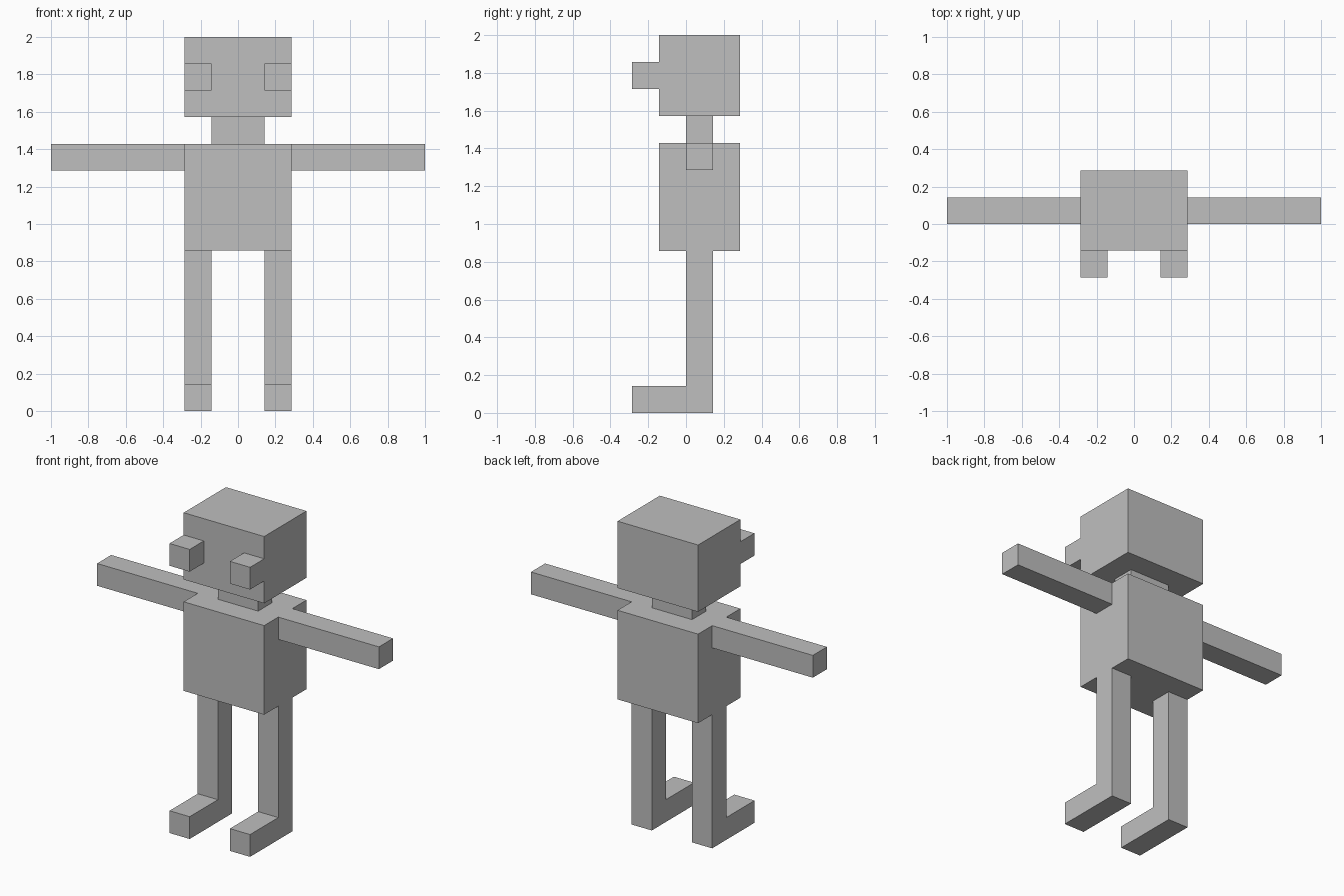
import bpy
import bmesh

cube = bpy.data.objects.get("Cube")
if cube:
    bpy.data.objects.remove(cube, do_unlink=True)

U = 1 / 7  # block size: the figure is 14 blocks tall and 14 wide

GREY = (0.52, 0.52, 0.52, 1)
grey = bpy.data.materials.new("plain grey")
grey.use_nodes = True
grey.diffuse_color = GREY
grey.node_tree.nodes["Principled BSDF"].inputs["Base Color"].default_value = GREY


def extrude_profile(name, profile, x0, x1):
    """Extrude a (y, z) side profile from x0 to x1, all in blocks."""
    bm = bmesh.new()
    face = bm.faces.new([bm.verts.new((x0 * U, y * U, z * U)) for y, z in profile])
    result = bmesh.ops.extrude_face_region(bm, geom=[face])
    moved = [v for v in result["geom"] if isinstance(v, bmesh.types.BMVert)]
    bmesh.ops.translate(bm, verts=moved, vec=((x1 - x0) * U, 0, 0))
    bmesh.ops.recalc_face_normals(bm, faces=bm.faces)
    mesh = bpy.data.meshes.new(name)
    bm.to_mesh(mesh)
    bm.free()
    mesh.materials.append(grey)
    obj = bpy.data.objects.new(name, mesh)
    bpy.context.collection.objects.link(obj)
    return obj


def box(name, x, y, z):
    profile = [(y[0], z[0]), (y[1], z[0]), (y[1], z[1]), (y[0], z[1])]
    return extrude_profile(name, profile, *x)


# Head, neck and torso
box("head", (-2, 2), (-1, 2), (11, 14))
box("neck", (-1, 1), (0, 1), (10, 11))
box("torso", (-2, 2), (-1, 2), (6, 10))

# L-shaped side profile of a leg with its foot pointing forward
LEG = [(-2, 0), (1, 0), (1, 6), (0, 6), (0, 1), (-2, 1)]

# Paired parts
for side, s in (("left", 1), ("right", -1)):
    inner_outer = sorted((s * 1, s * 2))
    box(f"{side}_eye", inner_outer, (-2, -1), (12, 13))
    box(f"{side}_arm", sorted((s * 2, s * 7)), (0, 1), (9, 10))
    extrude_profile(f"{side}_leg", LEG, *inner_outer)
